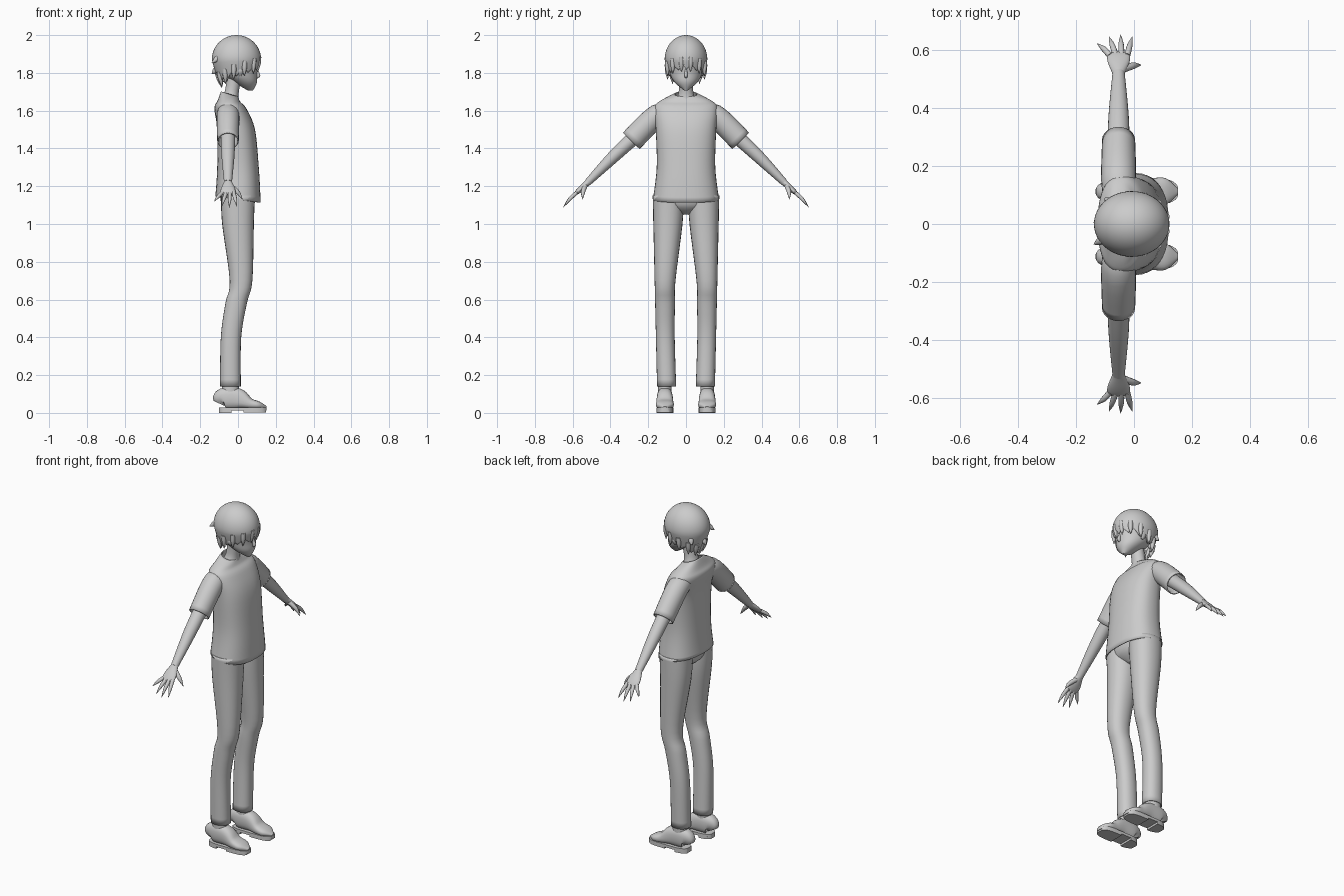
import bpy, bmesh, math
from mathutils import Vector

if "Cube" in bpy.data.objects:
    bpy.data.objects.remove(bpy.data.objects["Cube"])

colour = (0.6, 0.6, 0.6, 1)
grey = bpy.data.materials.new("plain_grey")
grey.use_nodes = True
grey.diffuse_color = colour
grey.node_tree.nodes["Principled BSDF"].inputs["Base Color"].default_value = colour

X, Y, Z = Vector((1, 0, 0)), Vector((0, 1, 0)), Vector((0, 0, 1))
cloth = 0.006
parts = []


def finish(name, bm, thickness=0):
    bmesh.ops.recalc_face_normals(bm, faces=bm.faces)
    mesh = bpy.data.meshes.new(name)
    bm.to_mesh(mesh)
    bm.free()
    obj = bpy.data.objects.new(name, mesh)
    bpy.context.collection.objects.link(obj)
    mesh.materials.append(grey)
    if thickness:
        modifier = obj.modifiers.new("cloth_thickness", 'SOLIDIFY')
        modifier.thickness, modifier.offset = thickness, -1
    parts.append(obj)
    return obj


def refine(points, steps=5):
    """Smooth spline through the sections."""
    pts = [Vector(p) for p in points]
    last = len(pts) - 1
    slopes = [(pts[min(i + 1, last)] - pts[max(i - 1, 0)]) / 2 for i in range(len(pts))]
    result = []
    for start, end, leave, arrive in zip(pts, pts[1:], slopes, slopes[1:]):
        for k in range(steps):
            t = k / steps
            ease = t * t * (3 - 2 * t)
            result.append(start.lerp(end, ease) + leave * t * (1 - t) ** 2 - arrive * t * t * (1 - t))
    return result + [pts[-1]]


def bridge(bm, rings):
    for lower, upper in zip(rings, rings[1:]):
        for k in range(len(lower)):
            bm.faces.new((lower[k - 1], lower[k], upper[k], upper[k - 1]))


def superellipse(angle, power):
    return [math.copysign(abs(f(angle)) ** (2 / power), f(angle)) for f in (math.cos, math.sin)]


def tube(name, sections, side=1, sides=24, power=2, ref=X, flat=False, thickness=0):
    """Loft through sections (centre, half width, half depth); thick ones stay open."""
    flat_rows = [(c[0], c[1] * side, c[2], a, b) for c, a, b in sections]
    rows = refine(flat_rows)
    centres = [Vector(row[:3]) for row in rows]
    bm = bmesh.new()
    rings = []
    for i, row in enumerate(rows):
        ahead = centres[min(i + 1, len(rows) - 1)] - centres[max(i - 1, 0)]
        along = Z if flat else ahead.normalized()
        u = (ref - along * ref.dot(along)).normalized()
        v = along.cross(u)
        ring = []
        for k in range(sides):
            c, s = superellipse(math.tau * k / sides, power)
            ring.append(bm.verts.new(centres[i] + u * c * row[3] + v * s * row[4]))
        rings.append(ring)
    bridge(bm, rings)
    if not thickness:
        bm.faces.new(rings[0])
        bm.faces.new(rings[-1])
    return finish(name, bm, thickness)


def stack(name, rows, **options):
    """Upright loft on the centre line through rows (x, z, half depth, half width)."""
    return tube(name, [((x, 0, z), a, b) for x, z, a, b in rows], flat=True, **options)


def taper(name, points, radius, side=1):
    """Pointed strand that thins towards its last point."""
    steps = len(points) - 1
    widths = [radius * (1 - (i / steps) ** 3) + 0.001 for i in range(len(points))]
    tube(name, list(zip(points, widths, widths)), side, sides=10)


def slab(name, side, back, front, bottom, top):
    """Piece of sole following the shoe outline between two positions."""
    bm = bmesh.new()
    count = 16
    outline = []
    for k in range(count + 1):
        x = back + (front - back) * (1 - math.cos(math.pi * k / count)) / 2
        reach = min(1, abs(x - 0.025) / 0.13)
        outline.append((x, 0.045 * math.sqrt(1 - reach ** 5)))
    outline += [(x, -w) for x, w in reversed(outline)]
    face = bm.faces.new([bm.verts.new((x, side * foot_y + w, bottom)) for x, w in outline])
    new = bmesh.ops.extrude_face_region(bm, geom=[face])["geom"]
    bmesh.ops.translate(bm, vec=Z * (top - bottom), verts=[g for g in new if isinstance(g, bmesh.types.BMVert)])
    finish(name, bm)


# Shirt body, with a hem dipping forward and a sloped collar
shirt = stack("shirt_body", [
    (0, 1.13, 0.12, 0.175), (0, 1.3, 0.11, 0.155), (-0.01, 1.5, 0.1, 0.16),
    (-0.04, 1.61, 0.085, 0.168), (-0.05, 1.65, 0.06, 0.14), (-0.045, 1.69, 0.045, 0.06)],
    sides=40, power=2.4, thickness=cloth)
for vert in shirt.data.vertices:
    hem = max(0, 1.2 - vert.co.z)
    collar = max(0, vert.co.z - 1.66)
    vert.co.z -= vert.co.x * hem * 2 + (vert.co.x + 0.05) * collar * 10

# Hips under the shirt
stack("trouser_hips", [(0, 1.05, 0.03, 0.02), (0, 1.1, 0.085, 0.14), (0, 1.2, 0.1, 0.15)])

arm_x, foot_y = -0.053, 0.112
elbow, wrist, knuckles = (Vector((arm_x, y, z)) for y, z in ((0.37, 1.37), (0.52, 1.22), (0.58, 1.165)))
shoulder, cuff = Vector((arm_x, 0.15, 1.575)), Vector((arm_x, 0.29, 1.44))
finger_lengths = {"little": 0.06, "ring": 0.095, "middle": 0.105, "index": 0.095}
# Trouser leg rows: x, z, half depth
leg_rows = [(0, 1.15, 0.09), (0, 1, 0.084), (0.016, 0.7, 0.06), (-0.01, 0.58, 0.057),
            (-0.037, 0.4, 0.054), (-0.04, 0.14, 0.055)]
# Shoe rows: x, top, half width
shoe_rows = [(-0.1, 0.08, 0.02), (-0.08, 0.13, 0.038), (0, 0.13, 0.042),
             (0.06, 0.08, 0.046), (0.11, 0.06, 0.045), (0.15, 0.035, 0.01)]

for side, label in ((1, "left_"), (-1, "right_")):
    # Sleeve and bare arm
    tube(label + "sleeve", [(shoulder - Y * 0.08, 0.048, 0.045), (shoulder, 0.06, 0.06),
                            (cuff, 0.057, 0.062)], side, thickness=cloth)
    tube(label + "arm", [(shoulder.lerp(cuff, 0.4), 0.04, 0.04), (elbow, 0.035, 0.034),
                         (wrist, 0.021, 0.019)], side)
    # Palm, fanned fingers and thumb
    tube(label + "palm", [(wrist - (knuckles - wrist) / 4, 0.02, 0.018), (wrist, 0.022, 0.017),
                          (wrist.lerp(knuckles, 0.6), 0.037, 0.015), (knuckles, 0.039, 0.011),
                          (knuckles + (Y - Z) / 100, 0.03, 0.005)], side)
    for i, (finger, length) in enumerate(finger_lengths.items()):
        spread = i - 1.5
        base = knuckles + X * spread * 0.02
        tip = base + Vector((spread * 0.02 - 0.013, length * 0.68, -length * 0.75))
        middle = base.lerp(tip, 0.5) + (Y + Z) * 0.003
        taper(label + finger + "_finger", [base, middle, tip], 0.0095, side)
    thumb = [wrist + Vector(p) for p in ((0.005, 0.01, -0.01), (0.05, 0.025, -0.05), (0.077, 0.027, -0.09))]
    taper(label + "thumb", thumb, 0.012, side)
    # Trouser leg, its outer edge sloping inward towards the hem
    tube(label + "trouser_leg", [((x, 0.15 + 0.023 * z - a * 0.92, z), a, a * 0.92) for x, z, a in leg_rows],
         side, power=2.2, flat=True, thickness=cloth)
    # Shoe upper, ankle and soles
    tube(label + "shoe", [((x, foot_y, top / 2 + 0.01), w, top / 2 - 0.01) for x, top, w in shoe_rows],
         side, power=2.5, ref=Y)
    tube(label + "ankle", [((-0.04, foot_y, z), 0.045, 0.036) for z in (0.07, 0.2)], side)
    slab(label + "shoe_sole", side, -0.1, 0.152, 0.012, 0.028)
    slab(label + "shoe_heel", side, -0.1, -0.035, 0, 0.014)
    slab(label + "shoe_forefoot", side, 0.03, 0.148, 0.003, 0.014)
    # Ear
    tube(label + "ear", [((0.012, 0.083, 1.785), 0.006, 0.004), ((0.01, 0.09, 1.81), 0.018, 0.01),
                         ((0.005, 0.09, 1.84), 0.01, 0.006)], side)

# Neck, head and nose
stack("neck", [(-0.05, 1.63, 0.06, 0.08), (-0.035, 1.69, 0.038, 0.04), (-0.015, 1.8, 0.04, 0.04)])
stack("head", [(0.066, 1.707, 0.014, 0.01), (0.04, 1.75, 0.06, 0.06), (0.01, 1.8, 0.092, 0.086),
               (0, 1.88, 0.106, 0.096), (0, 1.97, 0.05, 0.05)], sides=32)
stack("nose", [(0.098, 1.825, 0.004, 0.004), (0.107, 1.785, 0.011, 0.009), (0.1, 1.772, 0.004, 0.004)])

# Hair cap: a dome whose lower edge breaks into pointed locks
brow = 1.872


def hair_point(angle, z):
    """Point on the hair surface, drawn in towards the head below the brow."""
    rise = (z - brow) / 0.128
    scale = math.sqrt(max(0, 1 - rise ** 2)) if rise > 0 else 1 - 0.33 * (-rise) ** 1.3
    return Vector((0.13 * scale * math.cos(angle) - 0.008, 0.113 * scale * math.sin(angle), z))


def hairline(angle):
    facing = math.cos(angle)
    return 1.81 + facing * (0.035 if facing > 0 else 0.05)


bm = bmesh.new()
columns, dome_rows, fringe_rows = 64, 12, 7
angles = [math.tau * k / columns for k in range(columns)]
rings = []
for r in range(1, dome_rows + 1):
    height = brow + 0.128 * math.cos(math.pi / 2 * r / dome_rows)
    rings.append([bm.verts.new(hair_point(a, height)) for a in angles])
for r in range(1, fringe_rows + 1):
    ring = []
    for k, a in enumerate(angles):
        point_drop = 0.028 * abs(k % 6 - 3) / 3
        drop = brow - hairline(a) + point_drop
        ring.append(bm.verts.new(hair_point(a, brow - drop * r / fringe_rows)))
    rings.append(ring)
bridge(bm, rings)
crown = bm.verts.new((-0.008, 0, 2))
for k in range(columns):
    bm.faces.new((rings[0][k - 1], rings[0][k], crown))
finish("hair_cap", bm, 0.008)

# Loose locks around the hairline, flaring out at the sides
lock_count = 13
for i in range(lock_count):
    angle = math.tau * (i + 0.5) / lock_count
    root = hair_point(angle, hairline(angle) + 0.04) * 1
    root.xy *= 0.93
    tip = hair_point(angle, hairline(angle) - 0.04)
    tip.xy *= 1 + 0.18 * abs(math.sin(angle))
    taper(f"hair_lock_{i + 1}", [root, root.lerp(tip, 0.5), tip], 0.013)

# Stray tufts sticking out at the back
for i, (angle, height) in enumerate(((3.7, 1.89), (2.3, 1.85), (3.1, 1.83))):
    root = hair_point(angle, height)
    root.xy *= 0.85
    tip = hair_point(angle, height - 0.035)
    tip.xy *= 1.2
    taper(f"hair_tuft_{i + 1}", [root, root.lerp(tip, 0.5) - Z * 0.004, tip], 0.014)

# Smooth shading with crisp hems and edges
bpy.ops.object.select_all(action='DESELECT')
for obj in parts:
    obj.select_set(True)
bpy.context.view_layer.objects.active = parts[0]
bpy.ops.object.shade_smooth_by_angle(angle=math.radians(45))
